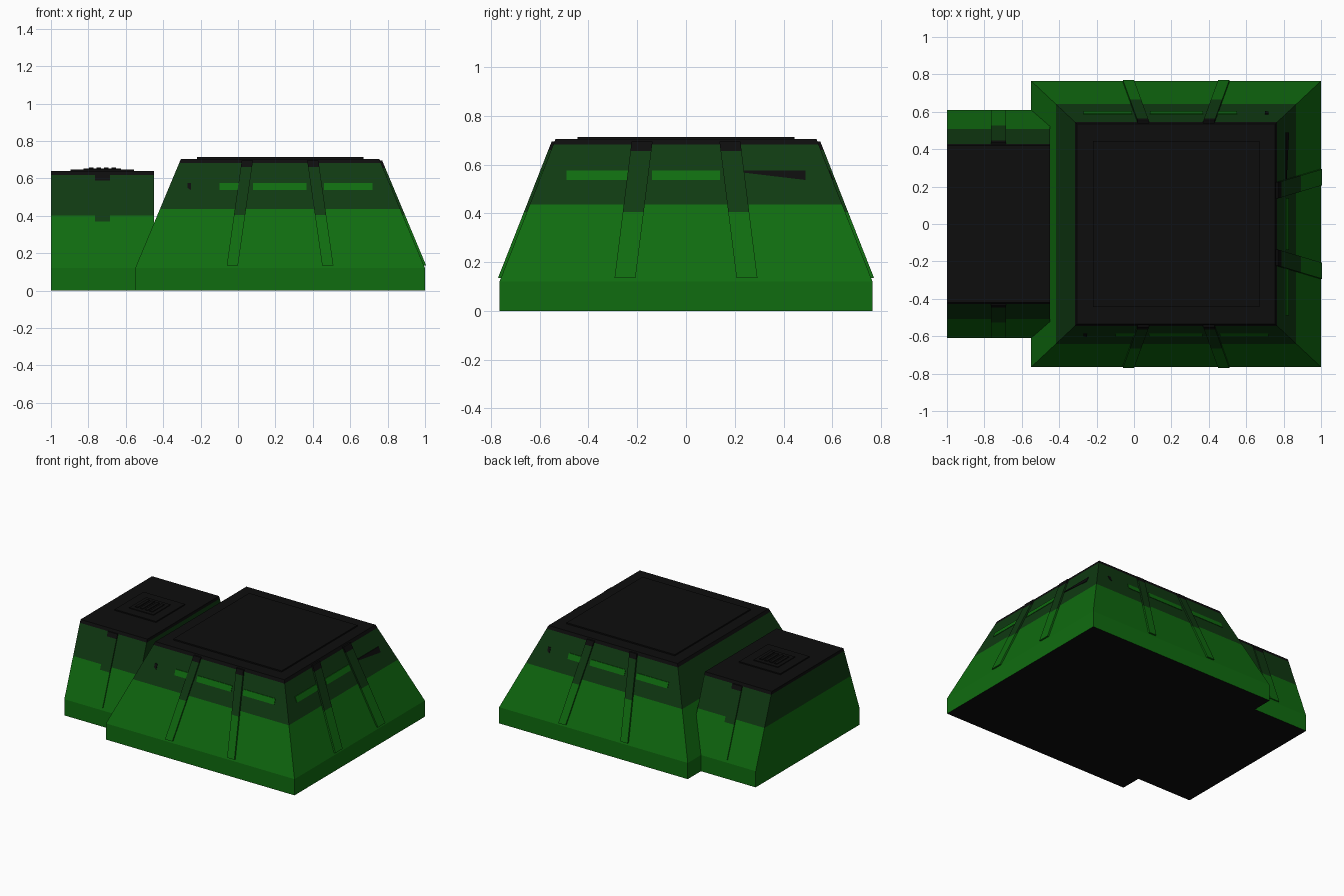
import bpy
import bmesh
from mathutils import Vector

if "Cube" in bpy.data.objects:
    bpy.data.objects.remove(bpy.data.objects["Cube"])


def make_material(name, colour):
    mat = bpy.data.materials.new(name)
    mat.use_nodes = True
    rgba = (*colour, 1)
    mat.diffuse_color = rgba
    mat.node_tree.nodes["Principled BSDF"].inputs["Base Color"].default_value = rgba
    return mat


MATS = [make_material("green", (0.005, 0.15, 0.005)),
        make_material("dark green", (0.005, 0.042, 0.006)),
        make_material("black", (0.004, 0.004, 0.004))]
GREEN, DARK, BLACK = range(3)
CX = 0.225  # middle of the main body


def loft(name, rings, bands, bottom=None, top=None):
    """Skin four-cornered rings; one colour for each band between rings."""
    bm = bmesh.new()
    rows = [[bm.verts.new(p) for p in ring] for ring in rings]
    for low, high, mat in zip(rows, rows[1:], bands):
        for i in range(4):
            j = (i + 1) % 4
            bm.faces.new((low[i], low[j], high[j], high[i])).material_index = mat
    bm.faces.new(rows[0][::-1]).material_index = bands[0] if bottom is None else bottom
    bm.faces.new(rows[-1]).material_index = bands[-1] if top is None else top
    bmesh.ops.recalc_face_normals(bm, faces=bm.faces)
    mesh = bpy.data.meshes.new(name)
    bm.to_mesh(mesh)
    bm.free()
    for mat in MATS:
        mesh.materials.append(mat)
    obj = bpy.data.objects.new(name, mesh)
    bpy.context.collection.objects.link(obj)
    return obj


def rect(x0, x1, hy, z):
    return [(x0, -hy, z), (x1, -hy, z), (x1, hy, z), (x0, hy, z)]


def slab(name, x, hx, hy, z0, z1, mat):
    loft(name, [rect(x - hx, x + hx, hy, z) for z in (z0, z1)], [mat])


def body_half(z):
    t = max(0, (z - 0.12) / 0.585)
    return 0.775 - 0.245 * t, 0.765 - 0.23 * t


def block_half(z):
    return 0.61 - 0.19 * max(0, (z - 0.12) / 0.52)


# Main body with sloping walls
rings = []
for z in (0, 0.12, 0.437, 0.682, 0.705):
    hx, hy = body_half(z)
    rings.append(rect(CX - hx, CX + hx, hy, z))
loft("main_body", rings, [GREEN, GREEN, DARK, BLACK], bottom=BLACK)
slab("main_roof_panel", CX, 0.445, 0.445, 0.70, 0.714, BLACK)

# Side block
loft("side_block", [rect(-1, -0.45, block_half(z), z) for z in (0, 0.12, 0.402, 0.618, 0.64)],
     [GREEN, GREEN, DARK, BLACK], bottom=BLACK)
slab("side_roof_panel", -0.725, 0.17, 0.17, 0.635, 0.648, BLACK)
slab("vent_base", -0.725, 0.10, 0.10, 0.64, 0.653, BLACK)
for i in range(4):
    slab("vent_slat", -0.785 + i * 0.04, 0.012, 0.07, 0.65, 0.658, BLACK)


class Wall:
    """Places points on a sloping wall: u runs across it, z up, out away from it."""

    def __init__(self, name, centre, normal, half):
        self.name, self.half = name, half
        self.centre, self.normal = Vector((centre, 0, 0)), Vector(normal)
        self.across = Vector((0, 0, 1)).cross(self.normal)

    def point(self, u, z, out):
        p = self.centre + self.across * u + self.normal * (self.half(z) + out)
        return p.x, p.y, z

    def strut(self, low, high, width, levels, out=0.012):
        z0, z1 = levels[0], levels[-1]
        rings = []
        for z in levels:
            u = low + (high - low) * (z - z0) / (z1 - z0)
            a, b = u - width / 2, u + width / 2
            rings.append([self.point(a, z, out), self.point(b, z, out),
                          self.point(b, z, -0.03), self.point(a, z, -0.03)])
        loft(self.name + "_strut", rings, [GREEN, DARK, BLACK])

    def window(self, a, b, mat, za=0.537, zb=0.537, top=0.576):
        corners = [(a, za), (b, zb), (b, top), (a, top)]
        loft(self.name + "_window", [[self.point(u, z, out) for u, z in corners]
                                     for out in (-0.004, 0.004)], [mat])


# Struts and windows on the long walls; the back is the front turned round
for name, side in (("front", -1), ("back", 1)):
    wall = Wall(name, CX, (0, side, 0), lambda z: body_half(z)[1])
    for s in (-1, 1):
        wall.strut(s * 0.255, s * 0.175, 0.06, (0.135, 0.405, 0.66, 0.695))
    for a, b in ((-0.325, -0.175), (-0.145, 0.14), (0.235, 0.495)):
        wall.window(a, b, GREEN)
    wall.window(-0.495, -0.475, BLACK, za=0.55)

    # Single strut on the side block
    wall = Wall("side_block_" + name, -0.725, (0, side, 0), block_half)
    wall.strut(0, 0, 0.08, (0.14, 0.37, 0.588, 0.62), out=0.008)

# Struts and windows on the left wall
wall = Wall("left", CX, (1, 0, 0), lambda z: body_half(z)[0])
for s in (-1, 1):
    wall.strut(s * 0.25, s * 0.18, 0.086, (0.135, 0.405, 0.655, 0.695))
wall.window(-0.49, -0.22, GREEN)
wall.window(-0.14, 0.14, GREEN)
wall.window(0.23, 0.49, BLACK, za=0.568)
